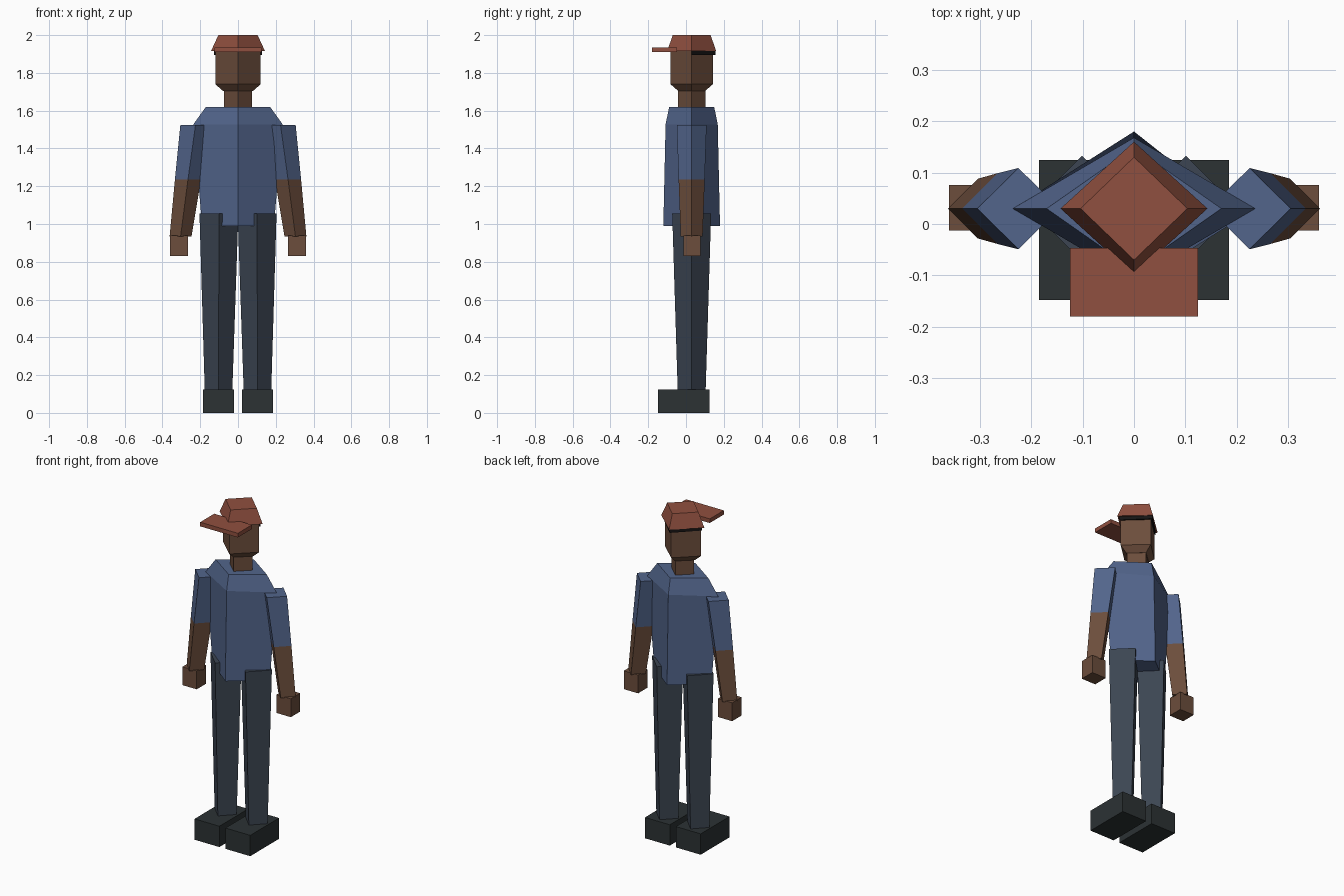
import bpy
import bmesh

if "Cube" in bpy.data.objects:
    bpy.data.objects.remove(bpy.data.objects["Cube"])

CY = 0.03  # depth of the body axis


def material(name, rgb):
    m = bpy.data.materials.new(name)
    m.diffuse_color = (*rgb, 1.0)
    m.use_nodes = True
    m.node_tree.nodes["Principled BSDF"].inputs["Base Color"].default_value = m.diffuse_color
    return m


SKIN = material("skin", (0.15, 0.075, 0.045))
SHIRT = material("shirt_blue", (0.085, 0.13, 0.26))
DENIM = material("dark_denim", (0.045, 0.06, 0.085))
SHOE = material("shoe_black", (0.025, 0.032, 0.034))
CAP = material("cap_red", (0.28, 0.08, 0.05))
HAIR = material("hair_black", (0.008, 0.007, 0.007))


def finish(name, bm, mat):
    bmesh.ops.recalc_face_normals(bm, faces=bm.faces)
    me = bpy.data.meshes.new(name)
    bm.to_mesh(me)
    bm.free()
    me.materials.append(mat)
    ob = bpy.data.objects.new(name, me)
    bpy.context.collection.objects.link(ob)
    return ob


def loft(name, rings, mat, corners=((1, 0), (0, 1), (-1, 0), (0, -1))):
    """Capped tube through diamond rings given as (centre x, z, rx, ry)."""
    bm = bmesh.new()
    loops = [[bm.verts.new((cx + rx * a, CY + ry * b, z)) for a, b in corners]
             for cx, z, rx, ry in rings]
    n = len(corners)
    for lo, hi in zip(loops, loops[1:]):
        for i in range(n):
            j = (i + 1) % n
            bm.faces.new((lo[i], lo[j], hi[j], hi[i]))
    bm.faces.new(loops[0][::-1])
    bm.faces.new(loops[-1])
    return finish(name, bm, mat)


def box(name, lo, hi, mat):
    bm = bmesh.new()
    bmesh.ops.create_cube(bm, size=1)
    for v in bm.verts:
        v.co = [(a + b) / 2 + c * (b - a) for a, b, c in zip(lo, hi, v.co)]
    return finish(name, bm, mat)


# Torso, neck and head
loft("shirt_torso", [(0, 0.99, 0.19, 0.15), (0, 1.528, 0.236, 0.138),
                     (0, 1.62, 0.17, 0.119)], SHIRT)
loft("neck", [(0, 1.60, 0.075, 0.072), (0, 1.72, 0.075, 0.072)], SKIN)
loft("head", [(0, 1.705, 0.08, 0.072), (0, 1.74, 0.12, 0.112),
              (0, 1.93, 0.12, 0.112)], SKIN)

# Hair band round the back half of the head, under the cap
loft("back_hair", [(0, 1.895, 0.128, 0.126), (0, 1.925, 0.128, 0.126)], HAIR,
     corners=((1, 0), (0, 1), (-1, 0)))

# Cap
loft("cap_crown", [(0, 1.915, 0.143, 0.13), (0, 2.0, 0.104, 0.1)], CAP)
box("cap_brim", (-0.125, -0.18, 1.91), (0.125, -0.047, 1.935), CAP)

# Limbs, one set per side
for side, s in (("left", 1), ("right", -1)):
    loft(side + "_sleeve", [(s * 0.265, 1.235, 0.069, 0.069),
                            (s * 0.225, 1.525, 0.08, 0.079)], SHIRT)
    loft(side + "_forearm", [(s * 0.304, 0.935, 0.058, 0.058),
                             (s * 0.265, 1.235, 0.069, 0.069)], SKIN)
    x0, x1 = sorted((s * 0.265, s * 0.36))
    box(side + "_hand", (x0, -0.013, 0.83), (x1, 0.076, 0.94), SKIN)
    loft(side + "_trouser_leg", [(s * 0.103, 0.12, 0.073, 0.074),
                                 (s * 0.101, 1.055, 0.103, 0.103)], DENIM)
    x0, x1 = sorted((s * 0.02, s * 0.185))
    box(side + "_shoe", (x0, -0.148, 0), (x1, 0.125, 0.125), SHOE)
